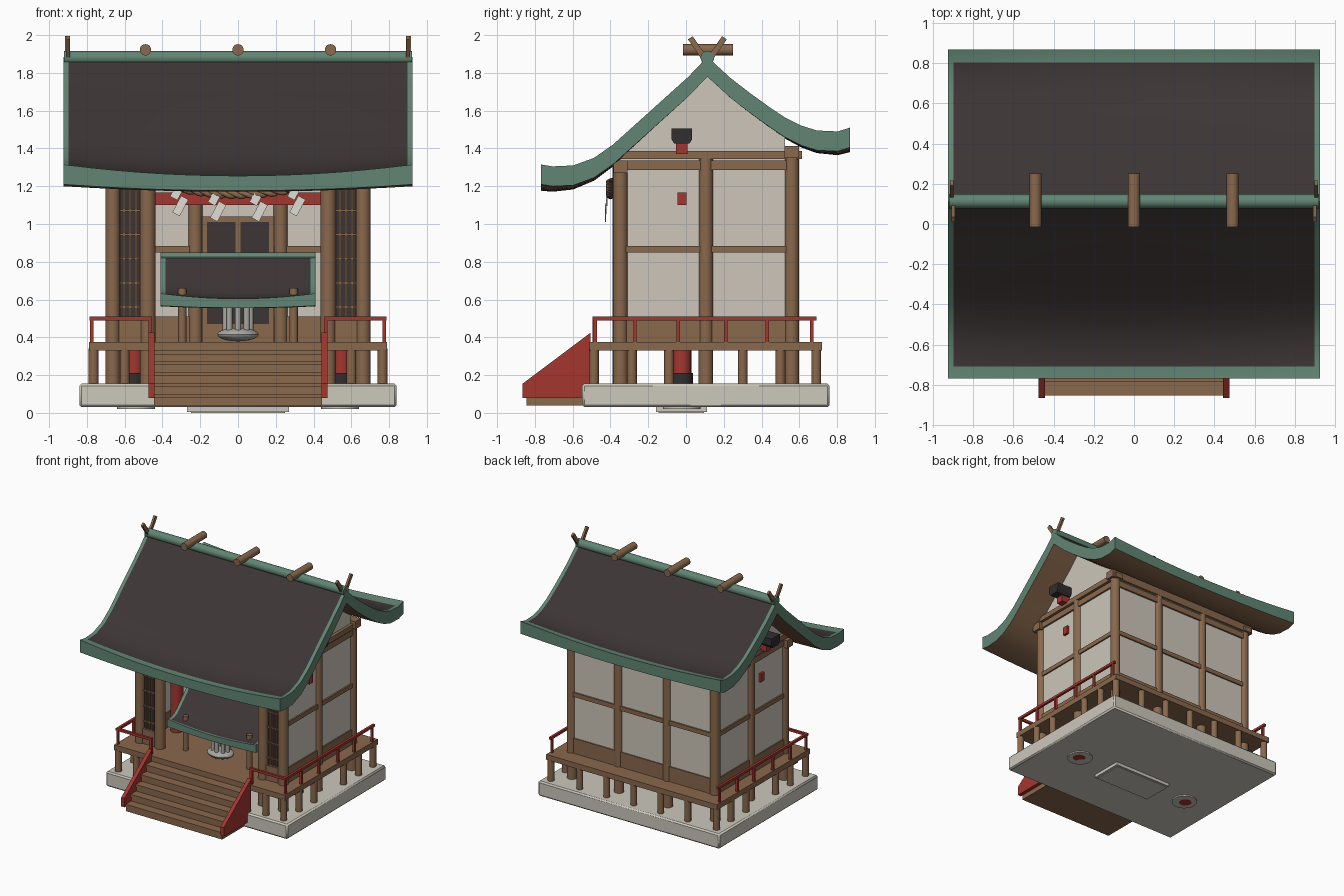
import bpy, bmesh, math
from mathutils import Vector

if "Cube" in bpy.data.objects:
    bpy.data.objects.remove(bpy.data.objects["Cube"])


def material(name, rgb):
    m = bpy.data.materials.new(name)
    m.use_nodes = True
    col = [(c / 255) ** 2.2 for c in rgb] + [1]
    m.diffuse_color = col
    m.node_tree.nodes["Principled BSDF"].inputs["Base Color"].default_value = col
    return m


WOOD = material("brown wood", (136, 104, 78))
PLASTER = material("cream plaster", (204, 197, 185))
STONE = material("pale stone", (203, 199, 187))
RED = material("red paint", (162, 57, 51))
GREEN = material("green copper", (97, 132, 115))
SLATE = material("dark slate", (63, 56, 56))
BLACK = material("black paint", (52, 50, 50))
SILVER = material("silver metal", (168, 166, 160))
PAPER = material("white paper", (222, 220, 212))


def finish(name, bm, *mats):
    bmesh.ops.recalc_face_normals(bm, faces=bm.faces)
    me = bpy.data.meshes.new(name)
    bm.to_mesh(me)
    bm.free()
    ob = bpy.data.objects.new(name, me)
    bpy.context.collection.objects.link(ob)
    for m in mats:
        me.materials.append(m)
    return ob


def box(name, x, y, z, mat, bevel=0):
    bm = bmesh.new()
    bmesh.ops.create_cube(bm, size=1)
    for v in bm.verts:
        v.co = [(a + b) / 2 + c * (b - a) for (a, b), c in zip((x, y, z), v.co)]
    ob = finish(name, bm, mat)
    if bevel:
        mod = ob.modifiers.new("bevel", "BEVEL")
        mod.width = bevel
    return ob


def pair(name, x, y, z, mat):
    box("left_" + name, x, y, z, mat)
    box("right_" + name, (-x[1], -x[0]), y, z, mat)


def rod(name, a, b, r, mat, sides=20):
    a, b = Vector(a), Vector(b)
    bm = bmesh.new()
    bmesh.ops.create_cone(bm, cap_ends=True, segments=sides, radius1=r, radius2=r, depth=(b - a).length)
    rot = (b - a).to_track_quat("Z", "Y")
    for v in bm.verts:
        v.co = rot @ v.co + (a + b) / 2
    return finish(name, bm, mat)


def post(name, x, y, z0, z1, r, mat=WOOD):
    return rod(name, (x, y, z0), (x, y, z1), r, mat)


def prism(name, yz, x0, x1, mat):
    bm = bmesh.new()
    f = bm.faces.new([bm.verts.new((x0, y, z)) for y, z in yz])
    ext = bmesh.ops.extrude_face_region(bm, geom=[f])["geom"]
    bmesh.ops.translate(bm, vec=(x1 - x0, 0, 0), verts=[g for g in ext if isinstance(g, bmesh.types.BMVert)])
    return finish(name, bm, mat)


# Roof: curved slab with green rims, slate field and wooden underside
FRONT = [(-.88, 1.315), (-.82, 1.305), (-.71, 1.31), (-.6, 1.35), (-.5, 1.42),
         (-.4, 1.51), (-.3, 1.6), (-.2, 1.69), (-.1, 1.78)]
BACK = [(.12, 1.775), (.23, 1.69), (.32, 1.625), (.41, 1.565), (.5, 1.52),
        (.58, 1.495), (.69, 1.49), (.755, 1.51)]
PROFILE = FRONT + [(0, 1.885)] + BACK


def roof(name, half, rim, ridge, front_scale, back_scale, z_scale, drop, thick):
    prof = []
    for y, z in PROFILE:
        sy = front_scale if y < 0 else back_scale
        prof.append((ridge[0] + y * sy, ridge[1] + (z - 1.885) * z_scale, (y / .88) ** 2))
    n = 14
    inner = half - rim
    xs = [-half] + [-inner + 2 * inner * i / n for i in range(n + 1)] + [half]
    bm = bmesh.new()
    top, low = [], []
    for x in xs:
        dip = drop * (1 - (x / half) ** 2)
        top.append([bm.verts.new((x, y, z - dip * t)) for y, z, t in prof])
        low.append([bm.verts.new((x, y, z - dip * t - thick * (1 - .25 * t * (1 - (x / half) ** 2)))) for y, z, t in prof])
    last_i, last_j = len(xs) - 2, len(prof) - 2

    def face(vs, m):
        bm.faces.new(vs).material_index = m
    for i in range(last_i + 1):
        for j in range(last_j + 1):
            edge = i in (0, last_i) or j in (0, last_j)
            for grid, m in ((top, 1 if edge else 0), (low, 2)):
                face((grid[i][j], grid[i + 1][j], grid[i + 1][j + 1], grid[i][j + 1]), m)
        for j in (0, last_j + 1):
            face((top[i][j], top[i + 1][j], low[i + 1][j], low[i][j]), 1)
    for j in range(last_j + 1):
        for i in (0, last_i + 1):
            face((top[i][j], top[i][j + 1], low[i][j + 1], low[i][j]), 1)
    finish(name, bm, SLATE, GREEN, WOOD)


RY = .113
roof("main_roof", .925, .028, (RY, 1.885), 1, 1, 1, .06, .105)
rod("ridge_cap", (-.92, RY, 1.88), (.92, RY, 1.88), .036, GREEN)
for x in (-.49, 0, .49):
    rod("ridge_log", (x, -.015, 1.922), (x, .25, 1.922), .03, WOOD)
for s in (-1, 1):
    for d in (-1, 1):
        c = Vector((s * .902, RY, 1.92))
        fin = box("crossed_finial", (-.009, .009), (-.015, .015), (-.1, .08), WOOD)
        fin.location = c + Vector((s * d * .004, d * .045, 0))
        fin.rotation_euler.x = -d * .6

# Foundation
box("stone_base", (-.84, .84), (-.55, .76), (.03, .155), STONE, .012)
box("foot_plate", (-.27, .27), (-.16, .11), (.004, .035), STONE)
box("foot_plate_lip", (-.25, .25), (-.145, .095), (0, .01), STONE)

# Deck and its posts
box("deck", (-.79, .79), (-.51, .72), (.33, .375), WOOD)
for s in (-1, 1):
    for y in (-.487, -.286, -.09, .3, .5, .69):
        post("deck_side_post", s * .765, y, .15, .34, .026)
    post("deck_front_post", s * .6, -.487, .15, .34, .026)
for x in (-.5, -.25, 0, .25, .5):
    post("deck_back_post", x, .69, .15, .34, .026)

# Stairs and red stringers
for i in range(5):
    box("step", (-.445, .445), (-.845 + i * .067, -.5), (.04, .1 + i * .057), WOOD)
    box("step_nosing", (-.445, .445), (-.853 + i * .067, -.8 + i * .067), (.082 + i * .057, .101 + i * .057), WOOD)
for s in (-1, 1):
    prism("stair_side", [(-.865, .08), (-.865, .155), (-.505, .425), (-.505, .08)], s * .443, s * .475, RED)

# Railings
pair("side_rail", (.765, .785), (-.495, .69), (.49, .51), RED)
pair("front_rail", (.455, .785), (-.495, -.475), (.49, .51), RED)
for y in (-.48, -.27, -.04, .21, .43, .665):
    pair("rail_post", (.766, .784), (y - .009, y + .009), (.37, .5), RED)
pair("rail_end_post", (.455, .475), (-.495, -.475), (.37, .5), RED)

# Main pillars
for s in (-1, 1):
    for y, top in ((-.347, 1.335), (.105, 1.385), (.56, 1.385)):
        post("side_pillar", s * .663, y, .15, top, .039)
    post("entrance_pillar", s * .478, -.347, .15, 1.335, .041)
    post("inner_pillar", s * .226, .105, .37, 1.39, .038)
    post("back_pillar", s * .226, .56, .15, 1.385, .038)

# Side walls, gables and rails
pair("side_wall", (.645, .675), (-.347, .56), (.37, 1.4), PLASTER)
pair("side_skirt", (.635, .685), (-.347, .56), (.37, .5), WOOD)
pair("side_mid_rail", (.637, .687), (-.347, .56), (.848, .884), WOOD)
pair("side_head_rail", (.637, .69), (-.347, .56), (1.285, 1.335), WOOD)
pair("side_top_beam", (.63, .7), (-.385, .615), (1.345, 1.387), WOOD)
gable = [(RY + y, z - .06) for y, z in PROFILE if -.46 < y < .46]
gable = [(gable[0][0], 1.36)] + gable + [(gable[-1][0], 1.36)]
for s in (-1, 1):
    prism("gable_wall", gable, s * .645, s * .675, PLASTER)

# Back wall
box("back_wall", (-.663, .663), (.545, .575), (.37, 1.4), PLASTER)
box("back_skirt", (-.663, .663), (.535, .585), (.37, .5), WOOD)
box("back_mid_rail", (-.663, .663), (.537, .587), (.848, .884), WOOD)
box("back_head_rail", (-.663, .663), (.537, .59), (1.285, 1.335), WOOD)
box("back_purlin", (-.72, .72), (.522, .597), (1.35, 1.413), WOOD)
box("front_purlin", (-.72, .72), (-.385, -.31), (1.27, 1.335), WOOD)

# Inner wall with double door
box("inner_wall", (-.65, .65), (.1, .125), (.37, 1.5), PLASTER)
box("inner_skirt", (-.65, .65), (.085, .14), (.37, .51), WOOD)
box("inner_rail", (-.65, .65), (.085, .14), (.848, .884), WOOD)
box("door_frame", (-.19, .19), (.075, .12), (.375, 1.04), WOOD)
for s in (-1, 1):
    for z in ((.47, .82), (.845, 1.01)):
        box("door_panel", tuple(sorted((s * .014, s * .165))), (.068, .076), z, SLATE)

# Lattice screens beside the entrance
pair("lattice_back", (.51, .64), (-.345, -.335), (.5, 1.28), SLATE)
pair("lattice_skirt", (.5, .65), (-.365, -.33), (.37, .5), WOOD)
for x in (.54, .572, .604):
    pair("lattice_bar", (x - .005, x + .005), (-.36, -.345), (.5, 1.28), WOOD)
for i in range(6):
    z = .56 + i * .128
    pair("lattice_crossbar", (.51, .64), (-.357, -.345), (z - .005, z + .005), WOOD)

# Red gate inside the hall
GY = -.022
for s in (-1, 1):
    post("gate_pillar", s * .55, GY, .02, 1.39, .05, RED)
    post("gate_pillar_foot", s * .55, GY, .15, .21, .06, BLACK)
    post("gate_pillar_base", s * .54, GY, .02, .05, .1, STONE)
box("gate_tie_beam", (-.695, .695), (GY - .024, GY + .024), (1.1, 1.168), RED)
box("gate_red_lintel", (-.75, .75), (GY - .031, GY + .031), (1.37, 1.44), RED)
cap = [(GY - .04, 1.425), (GY - .055, 1.45), (GY - .055, 1.505), (GY + .055, 1.505), (GY + .055, 1.45), (GY + .04, 1.425)]
prism("gate_black_cap", cap, -.815, .815, BLACK)

# Small canopy inside the entrance
roof("canopy_roof", .41, .025, (-.06, .838), .33, .18, .36, .028, .065)
rod("canopy_ridge", (-.41, -.06, .83), (.41, -.06, .83), .018, GREEN, 12)
for s in (-1, 1):
    for y in (-.27, .02):
        post("canopy_post", s * .295, y, .37, .66, .022)

# Hanging bell
bm = bmesh.new()
bmesh.ops.create_uvsphere(bm, u_segments=20, v_segments=10, radius=.11)
for v in bm.verts:
    v.co = (v.co.x, v.co.y * .8 - .23, v.co.z * .33 + .415)
finish("bell_bowl", bm, SILVER)
for i in range(8):
    a = math.tau * i / 8
    post("bell_strand", .065 * math.cos(a), -.23 + .05 * math.sin(a), .42, .6, .016, SILVER)

# Straw rope with folded paper streamers
def sag(x):
    return 1.155 + .35 * x * x


N = 16
for k in (0, math.pi):
    cu = bpy.data.curves.new("straw_rope", "CURVE")
    cu.dimensions = "3D"
    cu.bevel_depth = .014
    cu.bevel_resolution = 2
    sp = cu.splines.new("POLY")
    sp.points.add(N * 4)
    for i, p in enumerate(sp.points):
        x = -.45 + .9 * i / (N * 4)
        a = i * .8 + k
        p.co = (x, -.4 + .01 * math.cos(a), sag(x) + .01 * math.sin(a), 1)
    cu.materials.append(WOOD)
    bpy.context.collection.objects.link(bpy.data.objects.new("straw_rope", cu))
for x in (-.31, -.11, .11, .31):
    for i in range(3):
        fold = box("paper_streamer", (-.022, .022), (-.002, .002), (-.026, .026), PAPER)
        fold.location = (x + (-.018, .016, -.006)[i], -.418 - i * .004, sag(x) - .03 - i * .042)
        fold.rotation_euler.y = .5

# Smooth the round parts, keep the edges crisp
bpy.ops.object.select_all(action="DESELECT")
for ob in bpy.context.scene.objects:
    if ob.type == "MESH":
        ob.select_set(True)
        bpy.context.view_layer.objects.active = ob
bpy.ops.object.shade_smooth_by_angle(angle=math.radians(30))
